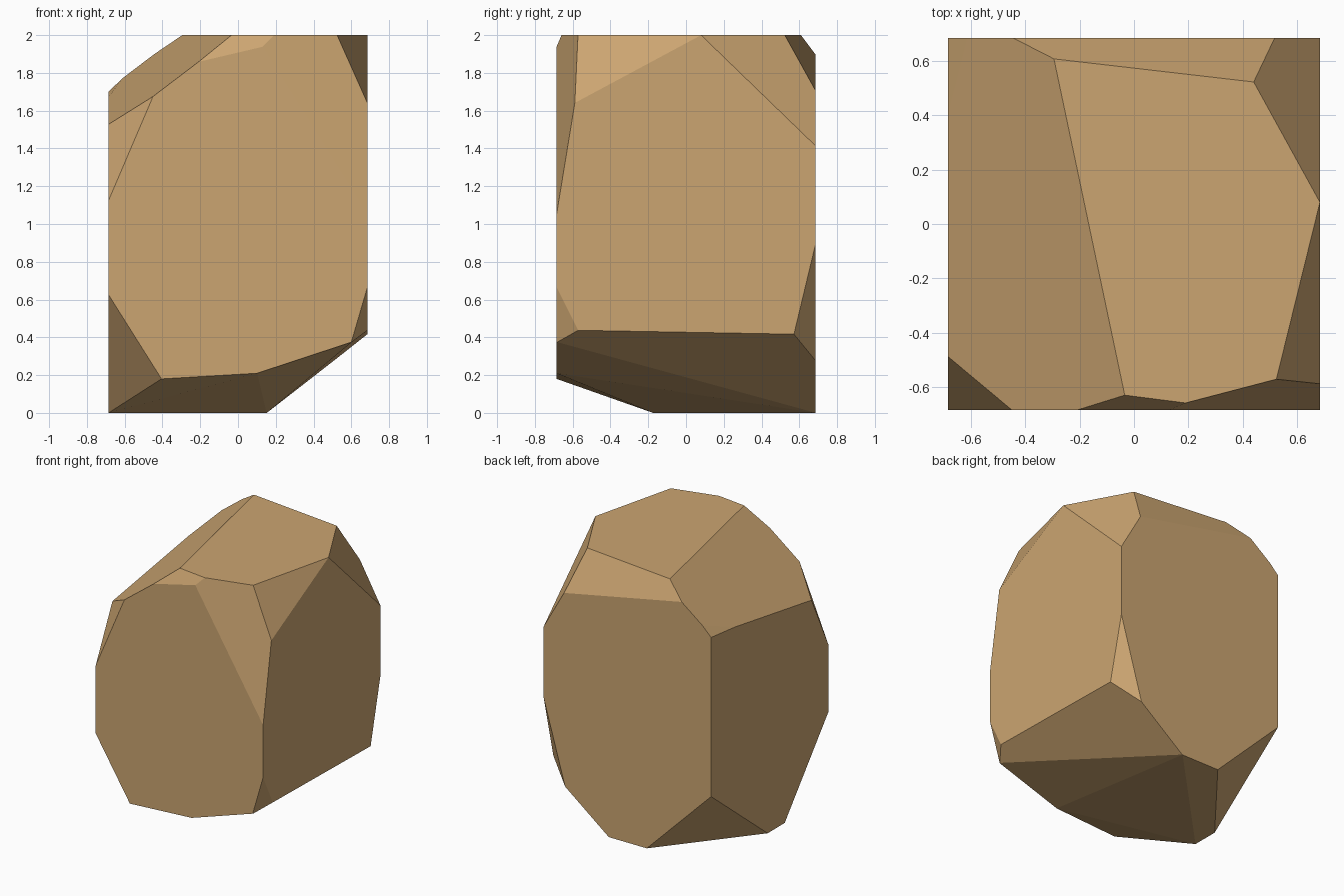
import bpy, bmesh
from mathutils import Vector

if "Cube" in bpy.data.objects:
    bpy.data.objects.remove(bpy.data.objects["Cube"])

HALF, HEIGHT = 0.685, 2.0

# Planes that chip the block: outward normal, offset (normal . p <= offset is kept)
CUTS = [
    # upper chips
    ((-1.235, -0.26, 1.625), 3.456),    # large left slope
    ((-0.976, -0.105, 1.0), 2.297),     # back left sliver
    ((0.085, 0.735, 0.43), 1.282),      # back slope
    ((0.445, 0.245, 0.2533), 0.831),    # back right slope
    ((0.65, -0.16, 0.298), 1.0284),     # right slope
    ((0.085, -0.325, 0.0532), 0.3368),  # steep front right facet
    ((-0.03, -0.235, 0.1275), 0.4042),  # small front top facet
    ((-2.34, -2.051, 1.0), 4.133),      # front left corner
    # lower chips
    ((-1.589, -1.2255, -1.0), 1.303),   # front left corner
    ((-0.994, 0.792, -1.0), 0.70),      # back left corner
    ((3.41, -2.0, -1.0), 3.041),        # front right corner
    ((3.486, 4.174, -1.0), 4.357),      # back right corner
    ((0.778, -0.018, -1.0), 0.106),     # right underside
    ((0.33, -0.165, -1.0), -0.0635),    # front right underside
    ((0.164, -0.159, -1.0), -0.0845),   # middle underside
    ((0.059, -0.32, -1.0), 0.0153),     # front underside
]

# Plain block
bm = bmesh.new()
bmesh.ops.create_cube(bm, size=1.0)
for v in bm.verts:
    v.co = Vector((v.co.x * 2 * HALF, v.co.y * 2 * HALF, (v.co.z + 0.5) * HEIGHT))

# Slice off each chip and close the cut
for normal, offset in CUTS:
    n = Vector(normal)
    bmesh.ops.bisect_plane(bm, geom=bm.verts[:] + bm.edges[:] + bm.faces[:], dist=1e-5,
                           plane_co=n * (offset / n.length_squared),
                           plane_no=n.normalized(), clear_outer=True)
    rim = [e for e in bm.edges if e.is_boundary]
    if rim:
        bmesh.ops.holes_fill(bm, edges=rim, sides=0)
bmesh.ops.recalc_face_normals(bm, faces=bm.faces[:])

mesh = bpy.data.meshes.new("rock")
bm.to_mesh(mesh)
bm.free()

# Single sandstone colour
stone = bpy.data.materials.new("tan stone")
stone.diffuse_color = (0.60, 0.376, 0.165, 1.0)
stone.use_nodes = True
stone.node_tree.nodes["Principled BSDF"].inputs["Base Color"].default_value = stone.diffuse_color
mesh.materials.append(stone)
rock = bpy.data.objects.new("rock", mesh)
bpy.context.collection.objects.link(rock)
